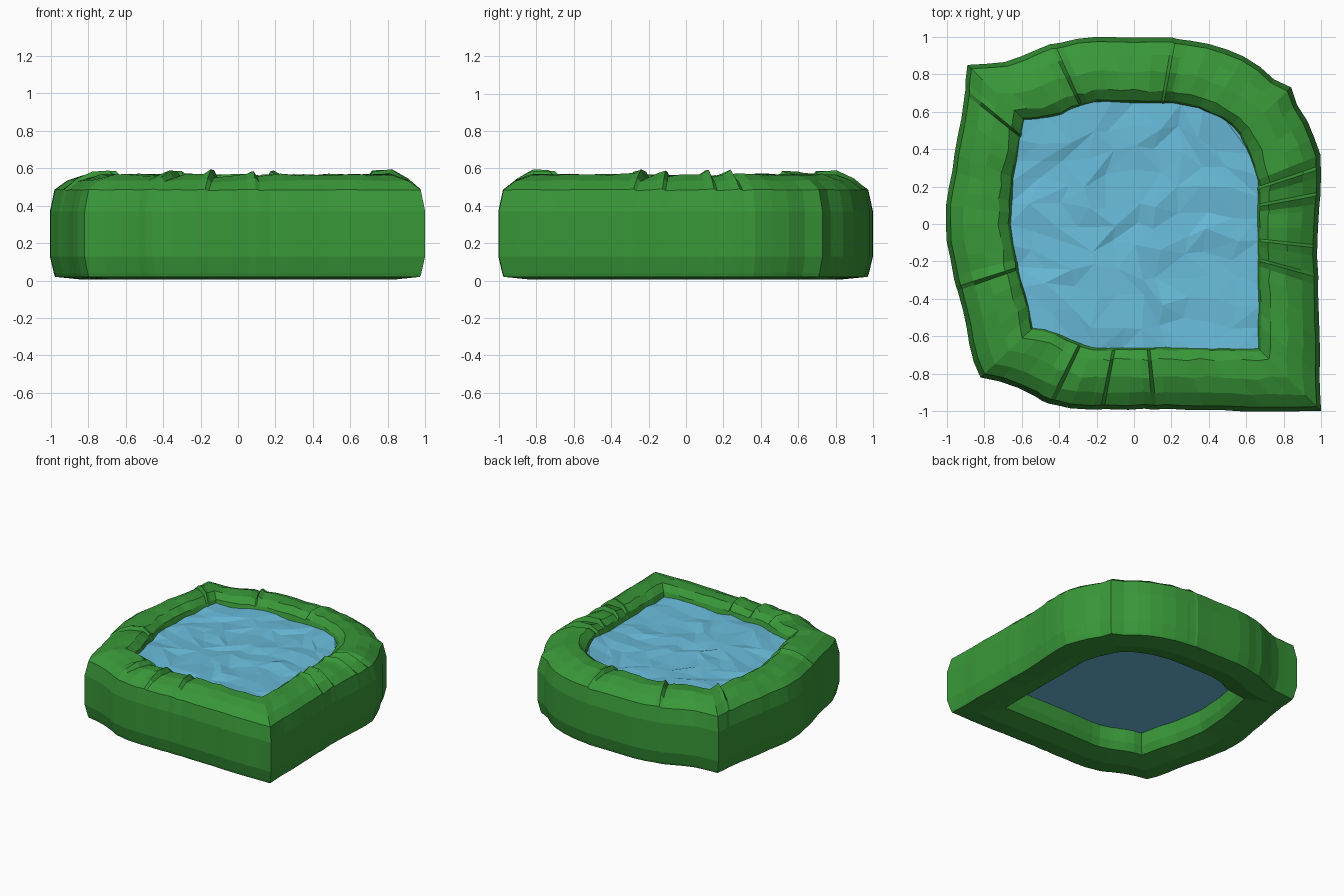
import bpy, bmesh, random
from mathutils import Vector

if "Cube" in bpy.data.objects:
    bpy.data.objects.remove(bpy.data.objects["Cube"])

random.seed(4)

def material(name, color):
    m = bpy.data.materials.new(name)
    m.diffuse_color = (*color, 1)
    m.use_nodes = True
    m.node_tree.nodes["Principled BSDF"].inputs["Base Color"].default_value = m.diffuse_color
    return m

def make_object(name, bm, mat):
    bmesh.ops.recalc_face_normals(bm, faces=bm.faces)
    me = bpy.data.meshes.new(name)
    bm.to_mesh(me)
    bm.free()
    me.materials.append(mat)
    ob = bpy.data.objects.new(name, me)
    bpy.context.collection.objects.link(ob)
    return ob

def along(points, f):
    """Point at fraction f of a polyline's length."""
    pts = [Vector(p) for p in points]
    lens = [(b - a).length for a, b in zip(pts, pts[1:])]
    d = f * sum(lens)
    for a, b, l in zip(pts, pts[1:], lens):
        if d <= l:
            return a.lerp(b, d / l)
        d -= l
    return pts[-1]

# Each bank: outer outline, inner outline, places of the creases
banks = [
    ([(1, -1), (.99, -.4), (.98, -.1), (1, .2), (1, .37), (.95, .52), (.87, .65), (.84, .73)],
     [(.66, -.66), (.66, -.2), (.655, .23), (.61, .37), (.56, .47)], [.41, .5, .66, .74]),
    ([(.84, .73), (.77, .76), (.68, .84), (.56, .92), (.38, .97), (.2, 1), (-.25, 1),
      (-.45, .96), (-.6, .9), (-.72, .86), (-.89, .85)],
     [(.56, .47), (.5, .54), (.35, .61), (.2, .64), (-.2, .645), (-.3, .62), (-.4, .57), (-.58, .55)], [.38, .74]),
    ([(-.89, .85), (-.9, .7), (-.95, .4), (-1, .1), (-1, -.1), (-.94, -.36), (-.9, -.48),
      (-.87, -.68), (-.82, -.82)],
     [(-.58, .55), (-.6, .45), (-.64, .25), (-.655, 0), (-.61, -.27), (-.57, -.38), (-.535, -.55)], [.08, .71]),
    ([(-.82, -.82), (-.74, -.83), (-.6, -.88), (-.45, -.96), (-.3, -.99), (.2, -.985), (.5, -.995), (1, -1)],
     [(-.535, -.55), (-.45, -.56), (-.3, -.63), (-.2, -.66), (.1, -.655), (.66, -.66)], [.22, .37, .52]),
]

# Cross-section: (0 outer .. 1 inner, height, amount of surface roughness)
section = [(.08, .02, 0), (.06, .04, 0), (0, .13, 0), (0, .37, 0), (.07, .485, .2), (.27, .535, .5),
           (.52, .565, 1), (.8, .565, .8), (.95, .525, .4), (1, .47, 0),
           (1.01, .3, 0), (1, .1, 0), (.92, .04, 0), (.5, .005, 0)]

# Columns around the ring: a crease is a gentle swell broken by a sharp step
columns = []
for outer, inner, creases in banks:
    marks = [(i / 18, 0) for i in range(18)
             if all(abs(i / 18 - c) > .035 for c in creases)]
    for c in creases:
        marks += [(c - .03, .005), (c - .006, .024), (c + .006, -.016)]
    for f, lift in sorted(marks):
        w = .006 if f else 0
        wobble = Vector((random.uniform(-w, 0), random.uniform(-w, 0)))
        columns.append((along(outer, f) + wobble, along(inner, f), lift))

# Grass bank ring
bm = bmesh.new()
rings = []
for o, i, lift in columns:
    ring = []
    for t, z, rough in section:
        p = o.lerp(i, t + rough * random.uniform(-.03, .03))
        dz = rough * (lift + random.uniform(-.008, .008))
        ring.append(bm.verts.new((p.x, p.y, z + dz)))
    rings.append(ring)
n, k = len(rings), len(section)
for a in range(n):
    r, s = rings[a], rings[(a + 1) % n]
    for j in range(k):
        q = (j + 1) % k
        bm.faces.new((r[j], s[j], s[q], r[q]))
make_object("grass_bank", bm, material("grass", (.04, .31, .04)))

# Water block: a square grid fitted to the inner outline, rippled on top
def fit(u, v):
    m = max(abs(u), abs(v))
    if m < 1e-6:
        return Vector((0, 0))
    if u >= m:
        side, f = 0, (v / m + 1) / 2
    elif v >= m:
        side, f = 1, (1 - u / m) / 2
    elif -u >= m:
        side, f = 2, (1 - v / m) / 2
    else:
        side, f = 3, (u / m + 1) / 2
    return along(banks[side][1], f) * m * 1.02

bm = bmesh.new()
N = 10
grid = []
for a in range(N + 1):
    row = []
    for b in range(N + 1):
        p = fit(2 * a / N - 1, 2 * b / N - 1)
        w = .035 if 0 < a < N and 0 < b < N else 0
        row.append(bm.verts.new((p.x + random.uniform(-w, w), p.y + random.uniform(-w, w),
                                 .49 + random.uniform(-.013, .013))))
    grid.append(row)
for a in range(N):
    for b in range(N):
        c = [grid[a][b], grid[a + 1][b], grid[a + 1][b + 1], grid[a][b + 1]]
        if random.random() < .5:
            c = c[1:] + c[:1]
        bm.faces.new((c[0], c[1], c[2]))
        bm.faces.new((c[0], c[2], c[3]))
# Flat underside
rim = [e for e in bm.edges if e.is_boundary]
low = bmesh.ops.extrude_edge_only(bm, edges=rim)["geom"]
for v in low:
    if isinstance(v, bmesh.types.BMVert):
        v.co.z = .21
bmesh.ops.contextual_create(bm, geom=[e for e in low if isinstance(e, bmesh.types.BMEdge) and e.is_boundary])
make_object("water", bm, material("water", (.14, .5, .7)))
